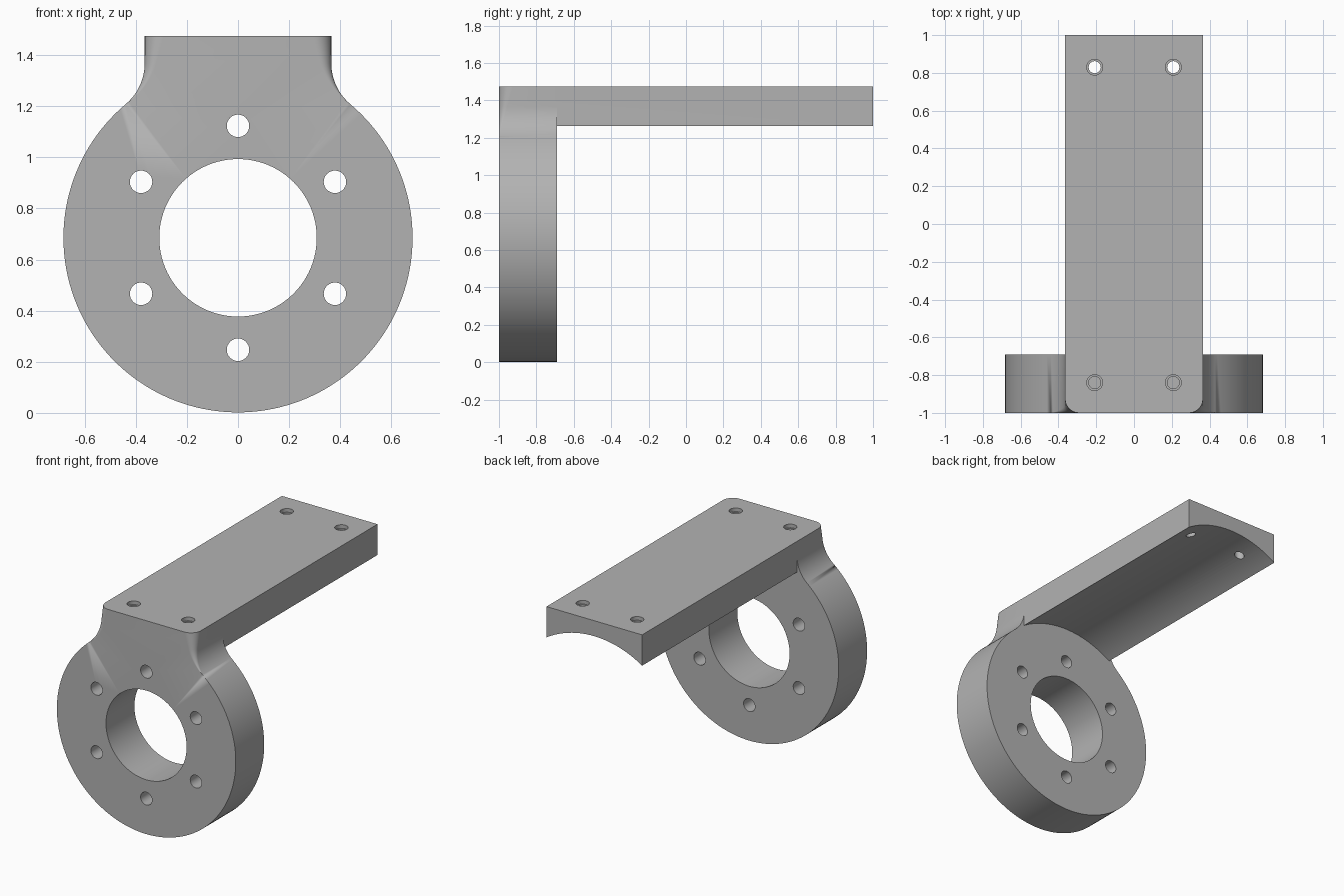
import bpy, bmesh, math
from mathutils import Matrix

if "Cube" in bpy.data.objects:
    bpy.data.objects.remove(bpy.data.objects["Cube"])

R, CZ = 0.683, 0.685            # ring radius and axis height
W, TOP = 0.365, 1.475           # half plate width, top height
FRONT, RING_BACK = -1.0, -0.69
FR = 0.21                       # neck fillet radius
FX = W + FR
FZ = CZ + math.sqrt((R + FR) ** 2 - FX ** 2)

grey = bpy.data.materials.new("plain grey")
grey.diffuse_color = (0.45, 0.45, 0.45, 1)
grey.use_nodes = True
grey.node_tree.nodes["Principled BSDF"].inputs["Base Color"].default_value = grey.diffuse_color


def make(name, bm):
    bmesh.ops.remove_doubles(bm, verts=bm.verts, dist=1e-5)
    bmesh.ops.recalc_face_normals(bm, faces=bm.faces)
    me = bpy.data.meshes.new(name)
    bm.to_mesh(me)
    bm.free()
    me.materials.append(grey)
    ob = bpy.data.objects.new(name, me)
    bpy.context.collection.objects.link(ob)
    return ob


def skin(name, loops):
    """Closed solid through a list of matching loops."""
    bm = bmesh.new()
    rows = [[bm.verts.new(p) for p in loop] for loop in loops]
    n = len(rows[0])
    for a, b in zip(rows, rows[1:]):
        for i in range(n):
            j = (i + 1) % n
            bm.faces.new((a[i], a[j], b[j], b[i]))
    bm.faces.new(rows[0][::-1])
    bm.faces.new(rows[-1])
    bmesh.ops.dissolve_degenerate(bm, dist=1e-5, edges=bm.edges)
    return make(name, bm)


def boolean(target, other, op):
    m = target.modifiers.new(op, 'BOOLEAN')
    m.operation, m.solver, m.object = op, 'EXACT', other
    bpy.context.view_layer.objects.active = target
    bpy.ops.object.modifier_apply(modifier=m.name)
    bpy.data.objects.remove(other, do_unlink=True)


def drill(target, centre, r, depth, along_y=False, seg=32):
    bm = bmesh.new()
    mat = Matrix.Translation(centre)
    if along_y:
        mat = mat @ Matrix.Rotation(math.pi / 2, 4, 'X')
    bmesh.ops.create_cone(bm, cap_ends=True, segments=seg, radius1=r,
                          radius2=r, depth=depth, matrix=mat)
    boolean(target, make("drill", bm), 'DIFFERENCE')


# ring and neck outline: right half from the bottom up, then mirrored
tangent = math.atan2(FZ - CZ, FX)
half = []
for i in range(1, 61):
    a = -math.pi / 2 + (tangent + math.pi / 2) * i / 60
    half.append((R * math.cos(a), CZ + R * math.sin(a)))
for i in range(1, 15):
    a = math.pi + tangent * (1 - i / 14)
    half.append((FX + FR * math.cos(a), FZ + FR * math.sin(a)))
half += [(W, FZ + (TOP - FZ) * i / 4) for i in range(1, 5)]
outline = [(0, CZ - R)] + half + [(-x, z) for x, z in reversed(half)]
z_start = CZ + R * math.sin(tangent)


# front corner rounding that fades out down the neck
def rounded(a):
    loop = []
    for x, z in outline:
        c = max(0.0, 0.28 * (z - z_start))
        inset = c * (1 - math.sin(a))
        loop.append((x - math.copysign(inset, x), FRONT + c * (1 - math.cos(a)), z))
    return loop


loops = [rounded(math.pi / 2 * k / 8) for k in range(9)]
loops.append([(x, RING_BACK, z) for x, z in outline])
bracket = skin("mounting_bracket", loops)

# long plate with a hollowed underside
arch = math.asin(W / R)
section = [(-W, TOP), (W, TOP)]
for i in range(33):
    a = arch * (1 - i / 16)
    section.append((R * math.sin(a), CZ + R * math.cos(a)))
plate = skin("plate", [[(x, y, z) for x, z in section] for y in (RING_BACK, 1.0)])
boolean(bracket, plate, 'UNION')

# central bore and six bolt holes
drill(bracket, (0, -0.845, CZ), 0.308, 0.6, True, 96)
for k in range(6):
    a = math.radians(30 + 60 * k)
    drill(bracket, (0.438 * math.cos(a), -0.845, CZ + 0.438 * math.sin(a)),
          0.044, 0.6, True)

# plate screw holes, each with a shallow wider mouth
for x in (-0.208, 0.208):
    for y in (-0.84, 0.83):
        drill(bracket, (x, y, TOP), 0.042, 0.05)
        drill(bracket, (x, y, TOP), 0.032, 0.42)

bpy.ops.object.select_all(action='DESELECT')
bracket.select_set(True)
bpy.context.view_layer.objects.active = bracket
bpy.ops.object.shade_smooth_by_angle(angle=math.radians(30))
